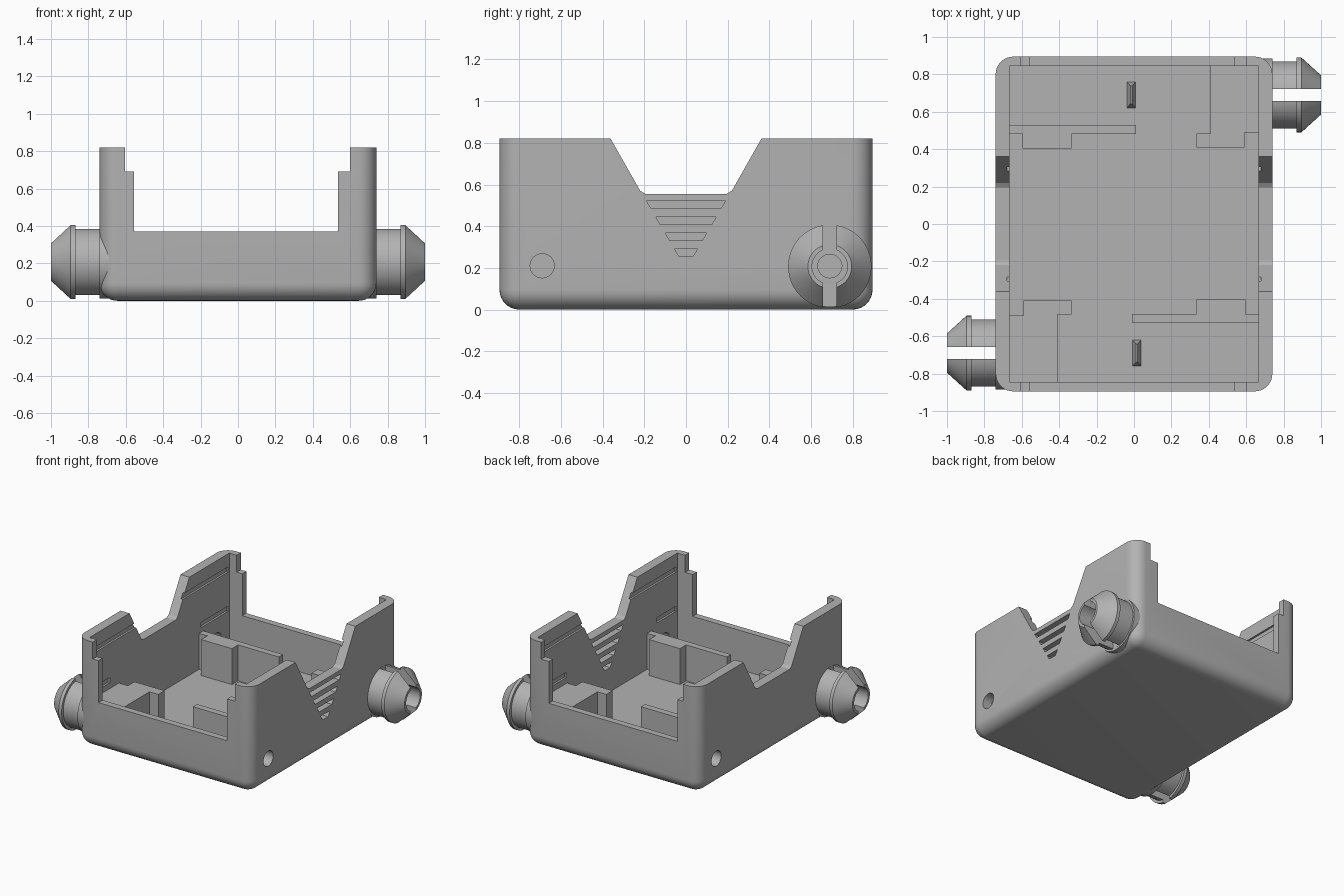
import bpy, bmesh, math
from mathutils import Matrix, Vector

cube = bpy.data.objects.get("Cube")
if cube:
    bpy.data.objects.remove(cube, do_unlink=True)

GREY = (0.45, 0.45, 0.45, 1)
grey = bpy.data.materials.new("plain_grey")
grey.use_nodes = True
grey.diffuse_color = GREY
grey.node_tree.nodes["Principled BSDF"].inputs["Base Color"].default_value = GREY


def add(name, bm):
    bmesh.ops.recalc_face_normals(bm, faces=bm.faces)
    mesh = bpy.data.meshes.new(name)
    bm.to_mesh(mesh)
    bm.free()
    mesh.materials.append(grey)
    ob = bpy.data.objects.new(name, mesh)
    bpy.context.collection.objects.link(ob)
    return ob


def prism(name, points, lo, hi, axis="z"):
    """Extrude a flat outline: (x, y) along z, or (y, z) along x."""
    bm = bmesh.new()
    place = (lambda a, b: (a, b, lo)) if axis == "z" else (lambda a, b: (lo, a, b))
    face = bm.faces.new([bm.verts.new(place(a, b)) for a, b in points])
    out = bmesh.ops.extrude_face_region(bm, geom=[face])
    step = Vector((0, 0, hi - lo)) if axis == "z" else Vector((hi - lo, 0, 0))
    bmesh.ops.translate(bm, vec=step, verts=[v for v in out["geom"] if isinstance(v, bmesh.types.BMVert)])
    return add(name, bm)


def box(name, x0, x1, y0, y1, z0, z1):
    return prism(name, [(x0, y0), (x1, y0), (x1, y1), (x0, y1)], z0, z1)


def rod(name, profile, y, z, steps=48):
    """Revolve a closed (x, radius) outline about an x-axis line."""
    bm = bmesh.new()
    rings = []
    for i in range(steps):
        a = math.tau * i / steps
        rings.append([bm.verts.new((x, y + r * math.cos(a), z + r * math.sin(a))) for x, r in profile])
    n = len(profile)
    for i in range(steps):
        p, q = rings[i], rings[(i + 1) % steps]
        for j in range(n):
            k = (j + 1) % n
            bm.faces.new((p[j], p[k], q[k], q[j]))
    return add(name, bm)


def drill(name, x0, x1, y, z, r):
    bm = bmesh.new()
    turn = Matrix.Translation(((x0 + x1) / 2, y, z)) @ Matrix.Rotation(math.pi / 2, 4, "Y")
    bmesh.ops.create_cone(bm, cap_ends=True, segments=32, radius1=r, radius2=r, depth=x1 - x0, matrix=turn)
    return add(name, bm)


def cut(target, cutter):
    mod = target.modifiers.new("cut", "BOOLEAN")
    mod.operation = "DIFFERENCE"
    mod.solver = "EXACT"
    mod.object = cutter
    bpy.context.view_layer.objects.active = target
    bpy.ops.object.modifier_apply(modifier=mod.name)
    bpy.data.objects.remove(cutter, do_unlink=True)


def half_turn(ob, name):
    """Copy of a part on the opposite side."""
    twin = ob.copy()
    twin.data = ob.data.copy()
    twin.name = name
    twin.data.transform(Matrix.Rotation(math.pi, 4, "Z"))
    bpy.context.collection.objects.link(twin)
    return twin


def smooth(ob):
    bpy.ops.object.select_all(action="DESELECT")
    ob.select_set(True)
    bpy.context.view_layer.objects.active = ob
    bpy.ops.object.shade_smooth_by_angle(angle=math.radians(25))


W, D, H = 0.74, 0.895, 0.82      # outer half width, half depth, height
IW, ID, FLOOR = 0.665, 0.845, 0.07
PIN_Y, PIN_Z = 0.69, 0.21

# Tray body with rounded upright and bottom edges
bm = bmesh.new()
bmesh.ops.create_cube(bm, size=1, matrix=Matrix.Translation((0, 0, H / 2)) @ Matrix.Diagonal((2 * W, 2 * D, H, 1)))
edges = [e for e in bm.edges if min(v.co.z for v in e.verts) < 0.01]
bmesh.ops.bevel(bm, geom=edges, offset=0.095, segments=8, profile=0.5, affect="EDGES")
body = add("tray_body", bm)
cut(body, box("cavity", -IW, IW, -ID, ID, FLOOR, 1))

# Stepped openings in the end walls
cut(body, box("end_opening", -0.555, 0.535, -1, 1, 0.37, 1))
cut(body, box("end_step", -0.603, 0.6, -1, 1, 0.69, 1))

# Sloped notch in both side walls
notch = [(-0.373, 0.84), (-0.22, 0.57), (-0.195, 0.555), (0.195, 0.555), (0.22, 0.57), (0.373, 0.84)]
cut(body, prism("side_notch", notch, -1, 1, "x"))

# Row of tapering vents through the left wall
for i in range(4):
    top, w = 0.522 - 0.077 * i, 0.19 - 0.045 * i
    vent = [(-w, top), (-w + 0.022, top - 0.037), (w - 0.022, top - 0.037), (w, top)]
    cut(body, prism("vent", vent, 0.6, 0.8, "x"))

# Grooves inside the side walls, and pin holes
for s in (1, -1):
    x0, x1 = sorted((s * 0.6, s * (IW + 0.015)))
    cut(body, box("long_groove", x0, x1, -0.83, 0.83, 0.68, 0.72))
    for y0, y1 in ((-0.83, -0.6), (0.5, 0.83)):
        cut(body, box("short_groove", x0, x1, y0, y1, 0.38, 0.42))
    x0, x1 = sorted((s * 0.6, s * 0.8))
    for y in (-PIN_Y, PIN_Y):
        cut(body, drill("pin_hole", x0, x1, y, PIN_Z, 0.058))
smooth(body)

# Split snap pins
pin = rod("left_snap_pin", [(0.73, 0.085), (0.73, 0.18), (0.87, 0.18), (0.87, 0.2), (0.895, 0.2),
                            (1.0, 0.105), (1.0, 0.085)], PIN_Y, PIN_Z - 0.003)
cut(pin, box("slot", 0.741, 1.1, PIN_Y - 0.033, PIN_Y + 0.033, -0.1, 0.5))
smooth(pin)
half_turn(pin, "right_snap_pin")

# Seat behind each pin, filling the rounded corner
seat = rod("left_pin_seat", [(0.68, 0.058), (0.68, 0.195), (0.74, 0.195), (0.74, 0.058)], PIN_Y, PIN_Z - 0.003)
smooth(seat)
half_turn(seat, "right_pin_seat")

# Corner blocks and cross ribs inside the tray
TOP = 0.335
block = prism("back_corner_block", [(0.67, 0.85), (0.41, 0.85), (0.41, 0.485), (0.335, 0.485),
              (0.335, 0.41), (0.59, 0.41), (0.59, 0.488), (0.67, 0.488)], FLOOR - 0.01, TOP)
# Keep the pin bore open into the block
cut(block, drill("bore", 0.5, 0.8, PIN_Y, PIN_Z, 0.058))
half_turn(block, "front_corner_block")
rib = prism("back_cross_rib", [(-0.67, 0.53), (-0.67, 0.48), (-0.595, 0.48), (-0.595, 0.405),
            (-0.335, 0.405), (-0.335, 0.48), (0.01, 0.48), (0.01, 0.53)], FLOOR - 0.01, TOP + 0.01)
half_turn(rib, "front_cross_rib")

# Small hipped ridges on the floor
bm = bmesh.new()
bmesh.ops.create_cube(bm, size=1, matrix=Matrix.Translation((-0.015, 0.69, 0.1)) @ Matrix.Diagonal((0.05, 0.145, 0.08, 1)))
for v in bm.verts:
    if v.co.z > 0.1:
        v.co.x = -0.015 + (v.co.x + 0.015) * 0.15
        v.co.y = 0.69 + (v.co.y - 0.69) * 0.65
ridge = add("back_floor_ridge", bm)
half_turn(ridge, "front_floor_ridge")
